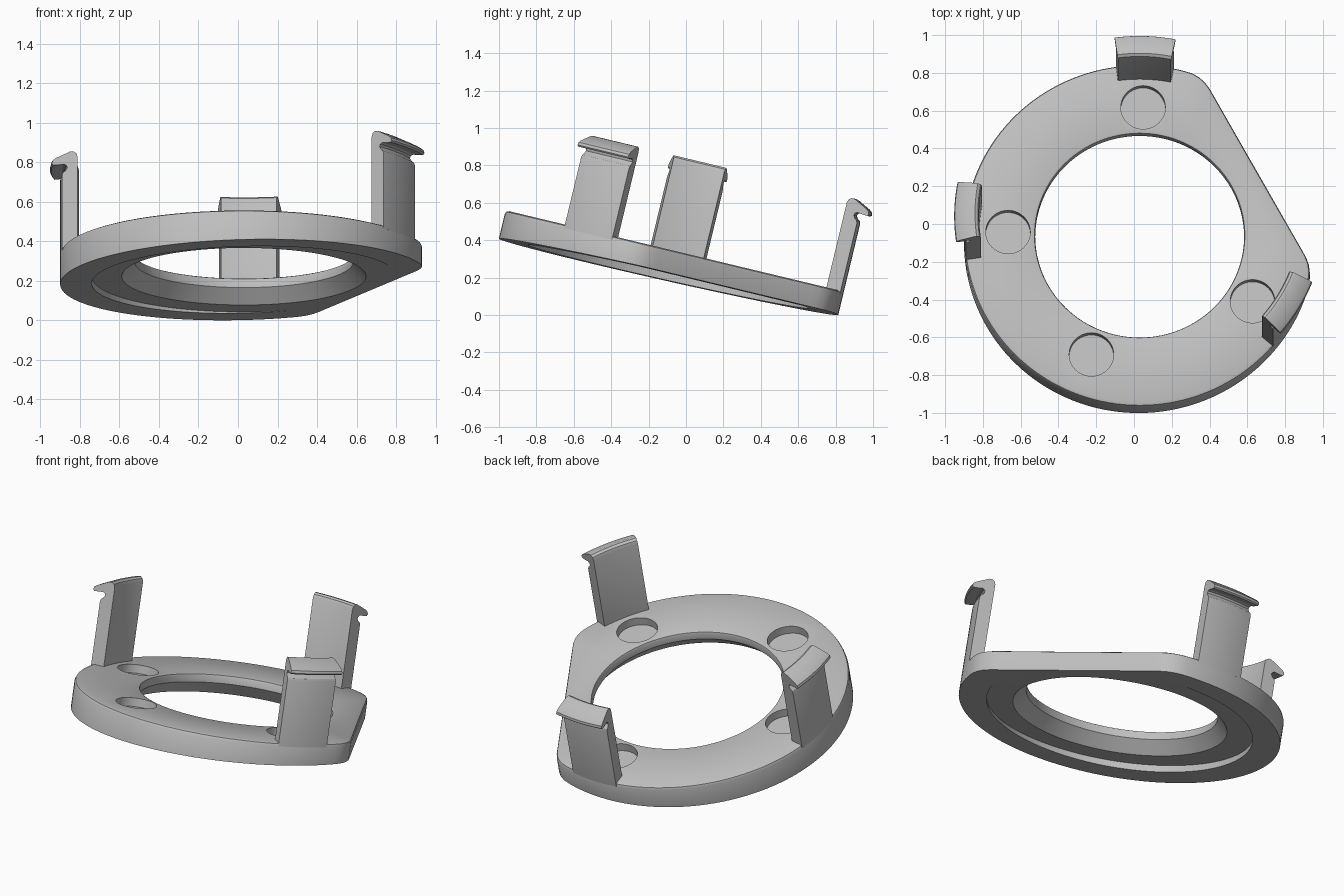
import bpy, bmesh
from math import sin, cos, radians, degrees, acos, sqrt, pi, tau
from mathutils import Matrix

cube = bpy.data.objects.get("Cube")
if cube:
    bpy.data.objects.remove(cube)

grey = bpy.data.materials.new("plain grey")
grey.use_nodes = True
grey.diffuse_color = (0.52, 0.52, 0.52, 1)
grey.node_tree.nodes["Principled BSDF"].inputs["Base Color"].default_value = grey.diffuse_color

# The whole part leans back about x
TILT = Matrix.Translation((0.03, -0.06, 0.343)) @ Matrix.Rotation(radians(-13.5), 4, "X")
R, FLAT, FILLET = 0.93, 0.714, 0.2      # outer radius, flat distance, corner radius
FLAT_DIR = radians(29.1)
STEPS = 144


def finish(name, bm):
    bmesh.ops.recalc_face_normals(bm, faces=bm.faces)
    mesh = bpy.data.meshes.new(name)
    bm.to_mesh(mesh)
    bm.free()
    mesh.materials.append(grey)
    obj = bpy.data.objects.new(name, mesh)
    bpy.context.collection.objects.link(obj)
    obj.matrix_world = TILT
    return obj


def smooth(obj):
    bpy.ops.object.select_all(action="DESELECT")
    obj.select_set(True)
    bpy.context.view_layer.objects.active = obj
    bpy.ops.object.shade_smooth_by_angle(angle=radians(30))


def outline(a):
    """Radius of the plate edge: circle with one flat and rounded corners."""
    phi = abs((a - FLAT_DIR + pi) % tau - pi)
    c, n = R - FILLET, FLAT - FILLET
    corner = acos(n / c)
    tangent = acos(FLAT / sqrt(FLAT ** 2 + c ** 2 - n ** 2))
    if phi < tangent:
        return FLAT / cos(phi)
    if phi < corner:
        d = phi - corner
        return c * cos(d) + sqrt(FILLET ** 2 - (c * sin(d)) ** 2)
    return R


def under(r, a):
    """Slightly sloping underside, thinner towards the flat."""
    return -0.142 + 0.03 * r * cos(a - FLAT_DIR)


def plate_section(a):
    o = outline(a)
    step = min(0.77, o - 0.015)
    return [(0.553, -0.05), (0.553, -0.015), (0.557, -0.004), (0.568, 0),
            (o - 0.02, 0), (o - 0.006, -0.006), (o, -0.02), (o, under(o, a)),
            (step, under(step, a)), (step, max(-0.125, under(step, a))),
            (0.6185, max(-0.125, under(0.6185, a)))]


def sweep(bm, angles, section, closed):
    """Sweep a radius/height section around the axis."""
    loops = [[bm.verts.new((r * cos(a), r * sin(a), z)) for r, z in section(a)] for a in angles]
    pairs = list(zip(loops, loops[1:]))
    if closed:
        pairs.append((loops[-1], loops[0]))
    for p, q in pairs:
        for i in range(len(p)):
            j = (i + 1) % len(p)
            bm.faces.new((p[i], p[j], q[j], q[i]))
    if not closed:
        bm.faces.new(loops[0])
        bm.faces.new(loops[-1])


# Ring plate with recessed, countersunk underside
bm = bmesh.new()
sweep(bm, [tau * i / STEPS for i in range(STEPS)], plate_section, True)
bmesh.ops.remove_doubles(bm, verts=bm.verts, dist=0.00005)
plate = finish("ring_plate", bm)

# Four round blind pockets in the top
bm = bmesh.new()
for deg in (88.5, 178.5, -31, 248.5):
    a = radians(deg)
    bmesh.ops.create_cone(bm, cap_ends=True, segments=40, radius1=0.118, radius2=0.118, depth=0.2,
                          matrix=Matrix.Translation((0.697 * cos(a), 0.697 * sin(a), 0.05)))
cutter = finish("pocket_cutter", bm)
cutter.hide_render = True
cut = plate.modifiers.new("pockets", "BOOLEAN")
cut.operation, cut.solver, cut.object = "DIFFERENCE", "EXACT", cutter
bpy.context.view_layer.objects.active = plate
bpy.ops.object.modifier_apply(modifier=cut.name)
bpy.data.objects.remove(cutter)
smooth(plate)

# Three curved snap clips with outward hooks
CLIP = [(0.85, -0.02), (0.85, 0.468), (0.857, 0.487), (0.872, 0.496), (0.89, 0.494),
        (0.962, 0.458), (0.978, 0.445), (0.982, 0.43), (0.975, 0.422), (0.945, 0.424),
        (0.92, 0.428), (0.907, 0.422), (0.903, 0.41), (0.912, 0.395), (0.925, 0.385),
        (0.93, 0.37), (0.93, -0.02)]
for name, mid in (("back_clip", 88.3), ("right_clip", 178.7), ("left_clip", -31)):
    bm = bmesh.new()
    sweep(bm, [radians(mid - 9.5 + 19 * i / 10) for i in range(11)], lambda a: CLIP, False)
    smooth(finish(name, bm))
